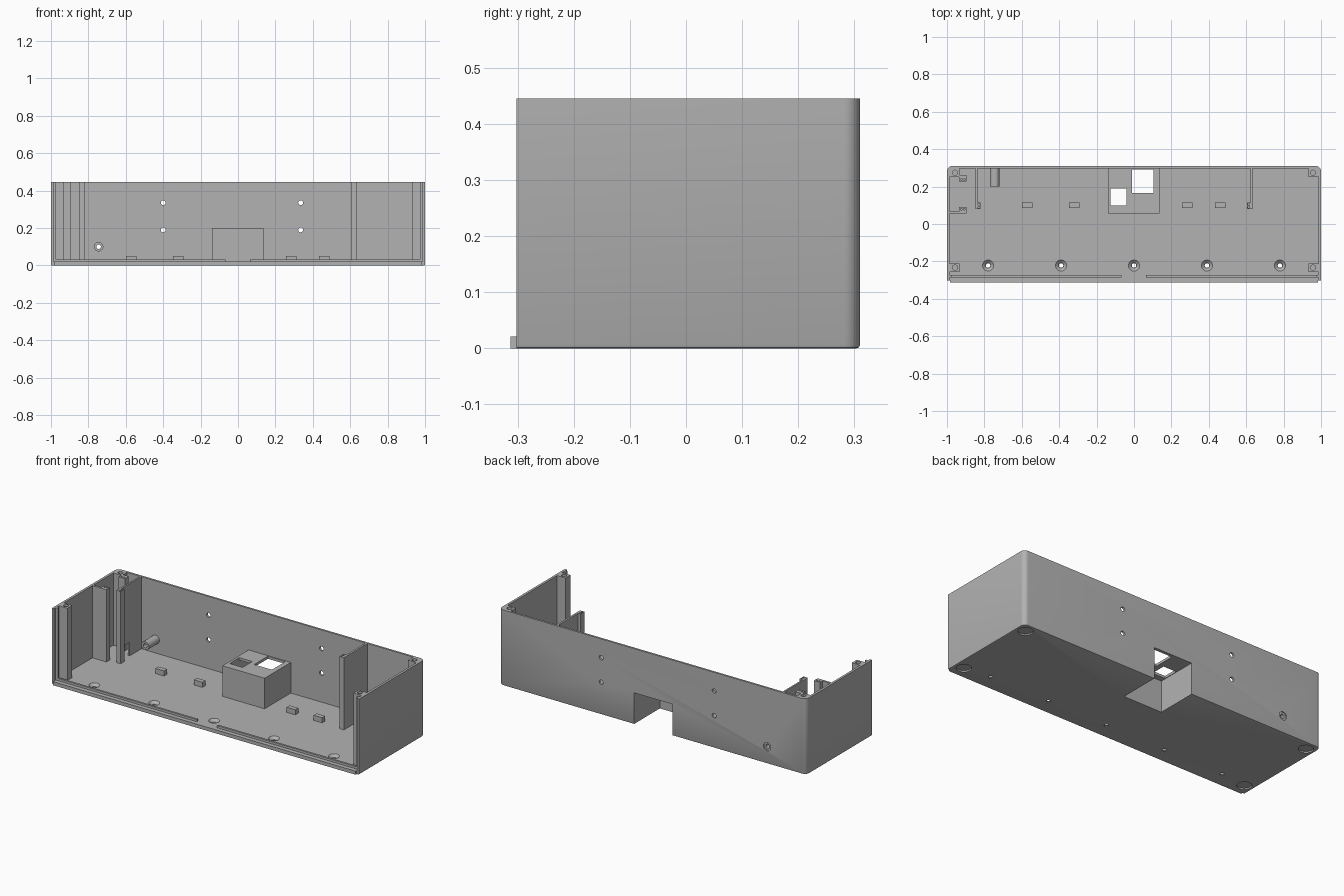
import bpy, bmesh
from math import pi, sin, cos
from mathutils import Matrix, Vector

if "Cube" in bpy.data.objects:
    bpy.data.objects.remove(bpy.data.objects["Cube"])

GREY = bpy.data.materials.new("matte grey")
GREY.diffuse_color = (0.45, 0.45, 0.45, 1)
GREY.use_nodes = True
GREY.node_tree.nodes["Principled BSDF"].inputs["Base Color"].default_value = (0.45, 0.45, 0.45, 1)

H = 0.445       # overall height
FLOOR = 0.02    # floor thickness
IN_X, IN_Y = 0.986, 0.298   # inner faces of side and back walls
FRONT = -0.302


def finish(name, bm):
    bmesh.ops.recalc_face_normals(bm, faces=bm.faces[:])
    me = bpy.data.meshes.new(name)
    bm.to_mesh(me)
    bm.free()
    me.materials.append(GREY)
    ob = bpy.data.objects.new(name, me)
    bpy.context.collection.objects.link(ob)
    return ob


def box(name, x, y, z):
    bm = bmesh.new()
    bmesh.ops.create_cube(bm, size=1)
    for v in bm.verts:
        v.co = Vector([(a + b) / 2 + c * (b - a) for (a, b), c in zip((x, y, z), v.co)])
    return finish(name, bm)


def rod(name, start, length, r1, r2=None, axis="Z"):
    """Cylinder or cone running from start along +z or +y."""
    bm = bmesh.new()
    bmesh.ops.create_cone(bm, cap_ends=True, segments=24, radius1=r1,
                          radius2=r1 if r2 is None else r2, depth=length)
    bm.transform(Matrix.Translation((0, 0, length / 2)))
    if axis == "Y":
        bm.transform(Matrix.Rotation(-pi / 2, 4, "X"))
    bm.transform(Matrix.Translation(start))
    return finish(name, bm)


def cut(target, cutters):
    bpy.context.view_layer.objects.active = target
    for c in cutters:
        c.hide_render = True
        m = target.modifiers.new("cut", "BOOLEAN")
        m.operation, m.solver, m.object = "DIFFERENCE", "EXACT", c
        bpy.ops.object.modifier_apply(modifier=m.name)
        bpy.data.objects.remove(c)


# Outer shell: plan profile with rounded back corners and a bevelled underside
R, BACK = 0.028, 0.31
profile = [(-1, FRONT), (1, FRONT)]
for cx, a0 in ((1 - R, 0), (R - 1, pi / 2)):
    for i in range(9):
        a = a0 + i * pi / 16
        profile.append((cx + R * cos(a), BACK - R + R * sin(a)))
bm = bmesh.new()
base = bm.faces.new([bm.verts.new((x, y, 0)) for x, y in profile])
top = bmesh.ops.extrude_face_region(bm, geom=[base])["geom"]
for v in top:
    if isinstance(v, bmesh.types.BMVert):
        v.co.z = H
low = [e for e in bm.edges if all(v.co.z < 0.001 for v in e.verts)
       and not all(v.co.y < FRONT + 0.001 for v in e.verts)]
bmesh.ops.bevel(bm, geom=low, offset=0.006, segments=2, profile=0.5, affect="EDGES")
shell = finish("case_shell", bm)


def recess_cutter():
    return box("recess_cutter", (-0.128, 0.123), (0.067, 0.5), (-0.1, 0.185))


cutters = [box("cavity_cutter", (-IN_X, IN_X), (-0.5, IN_Y), (FLOOR, 1)), recess_cutter()]
# Countersunk floor screw holes
for i in range(-2, 3):
    x = i * 0.39
    cutters += [rod("hole", (x, -0.222, -0.1), 0.2, 0.012),
                rod("sink", (x, -0.222, 0.006), 0.016, 0.014, 0.032)]
# Back wall mounting holes
for x in (-0.4, 0.335):
    for z in (0.19, 0.335):
        cutters.append(rod("hole", (x, 0.2, z), 0.2, 0.013, axis="Y"))
# Tube outlet through the back wall
TX, TZ = -0.745, 0.1
cutters += [rod("hole", (TX, 0.2, TZ), 0.2, 0.012, axis="Y"),
            rod("sink", (TX, 0.304, TZ), 0.1, 0.024, axis="Y")]
# Round foot recesses underneath
for x in (-0.945, 0.945):
    for y in (-0.24, 0.255):
        cutters.append(rod("foot", (x, y, -0.1), 0.108, 0.04))
cut(shell, cutters)
bpy.ops.object.select_all(action="DESELECT")
shell.select_set(True)
bpy.context.view_layer.objects.active = shell
bpy.ops.object.shade_smooth_by_angle()

# Raised connector housing, open to the back and underside
housing = box("connector_housing", (-0.14, 0.135), (0.055, IN_Y), (FLOOR, 0.2))
cut(housing, [recess_cutter(),
              box("c", (-0.125, -0.04), (0.1, 0.19), (0.1, 0.3)),
              box("c", (-0.01, 0.105), (0.165, 0.292), (0.1, 0.3))])

# Front lip and the ribs forming the front panel groove
box("front_lip", (-0.985, 0.985), (-0.313, FRONT), (0, 0.021))
for name, x in (("right", (-IN_X, -0.068)), ("left", (0.064, IN_X))):
    box("floor_rib_" + name, x, (-0.286, -0.274), (FLOOR, 0.033))

# Corner posts with screw holes, and upright groove ribs
for side, s in (("right", -1), ("left", 1)):
    xs = sorted((s * 0.932, s * IN_X))
    for end, y in (("front", (-0.256, -0.21)), ("back", (0.25, IN_Y))):
        post = box(f"{end}_{side}_post", xs, y, (FLOOR, H))
        cut(post, [rod("hole", (s * 0.957, sum(y) / 2, H - 0.1), 0.2, 0.014)])
    box(f"groove_rib_{side}", sorted((s * 0.972, s * IN_X)), (-0.286, -0.274), (FLOOR, H))

# Dividers with thickened, drilled front edges
wall = box("right_divider", (-0.848, -0.838), (0.08, IN_Y), (FLOOR, H))
cut(wall, [box("c", (-0.9, -0.8), (0.13, 0.19), (0, 0.1))])
box("left_divider", (0.622, 0.634), (0.08, IN_Y), (FLOOR, H))
for name, x in (("right", (-0.838, -0.82)), ("left", (0.605, 0.622))):
    pad = box(name + "_divider_edge", x, (0.08, 0.116), (FLOOR, H))
    cut(pad, [rod("hole", (sum(x) / 2, y, H - 0.06), 0.1, 0.005) for y in (0.09, 0.106)])

# Side brackets with drilled pads
for name, y, pad_y in (("front", (0.055, 0.067), (0.067, 0.09)),
                       ("back", (0.25, 0.262), (0.226, 0.25))):
    box(name + "_bracket_plate", (-IN_X, -0.895), y, (FLOOR, H))
    pad = box(name + "_bracket_pad", (-0.935, -0.895), pad_y, (FLOOR, H))
    cut(pad, [rod("hole", (x, sum(pad_y) / 2, H - 0.06), 0.1, 0.005) for x in (-0.923, -0.907)])

# Cable tube
tube = rod("cable_tube", (TX, 0.2, TZ), IN_Y - 0.2, 0.025, axis="Y")
cut(tube, [rod("hole", (TX, 0.1, TZ), 0.3, 0.012, axis="Y")])

# Floor locating blocks
for i, x in enumerate((-0.57, -0.32, 0.285, 0.46)):
    box(f"floor_block_{i + 1}", (x - 0.028, x + 0.028), (0.086, 0.114), (FLOOR, 0.05))
